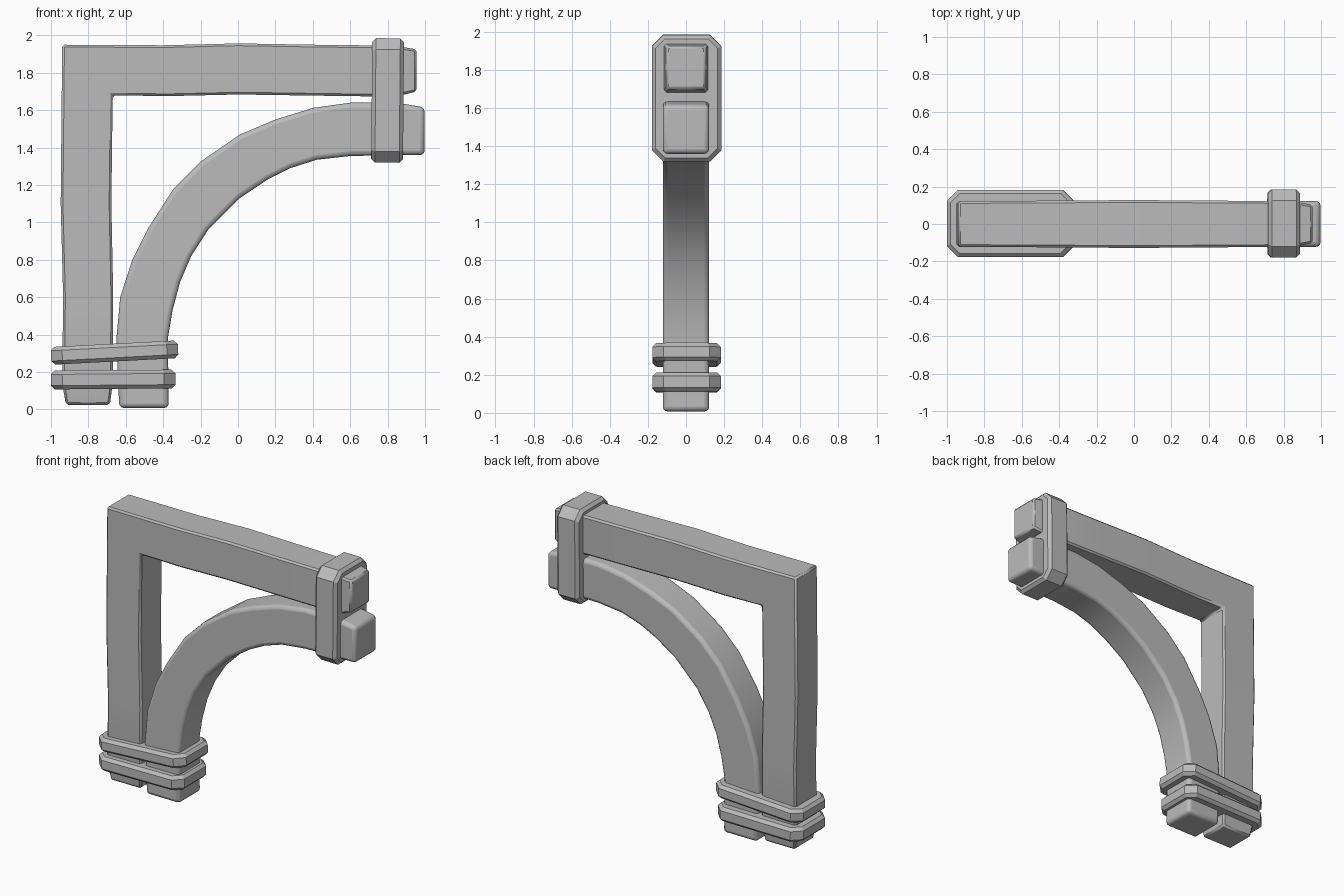
import bpy, bmesh, math
from mathutils import Matrix

cube = bpy.data.objects.get("Cube")
if cube:
    bpy.data.objects.remove(cube, do_unlink=True)

grey = bpy.data.materials.new("plain_grey")
grey.use_nodes = True
grey.diffuse_color = (0.5, 0.5, 0.5, 1)
grey.node_tree.nodes["Principled BSDF"].inputs["Base Color"].default_value = (0.5, 0.5, 0.5, 1)


def loft(name, rings, matrix=Matrix()):
    """Join matching rings of points into a closed solid."""
    bm = bmesh.new()
    loops = [[bm.verts.new(p) for p in ring] for ring in rings]
    n = len(loops[0])
    for a, b in zip(loops, loops[1:]):
        for i in range(n):
            j = (i + 1) % n
            bm.faces.new((a[i], a[j], b[j], b[i]))
    bm.faces.new(loops[0])
    bm.faces.new(loops[-1])
    bmesh.ops.recalc_face_normals(bm, faces=bm.faces)
    bm.transform(matrix)
    mesh = bpy.data.meshes.new(name)
    bm.to_mesh(mesh)
    bm.free()
    mesh.materials.append(grey)
    obj = bpy.data.objects.new(name, mesh)
    bpy.context.collection.objects.link(obj)
    return obj


def timber(name, stations, bevel, segments):
    """Square timber through (outer x, z, inner x, z, half width) stations."""
    rings = [[(ox, -w, oz), (ox, w, oz), (ix, w, iz), (ix, -w, iz)]
             for ox, oz, ix, iz, w in stations]
    obj = loft(name, rings)
    mod = obj.modifiers.new("soft_edges", "BEVEL")
    mod.width = bevel
    mod.segments = segments
    mod.limit_method = "ANGLE"
    mod.angle_limit = math.radians(40)
    bpy.ops.object.select_all(action="DESELECT")
    obj.select_set(True)
    bpy.context.view_layer.objects.active = obj
    bpy.ops.object.shade_smooth_by_angle(angle=math.radians(35))


def strap(name, center, length, depth, thick, axis="Y", tilt=0.0):
    """Solid band with cut corners and chamfered rims."""
    def ring(inset, z):
        x, y, c = length / 2 - inset, depth / 2 - inset, 0.06 - inset * 0.5
        return [(x, y - c, z), (x - c, y, z), (c - x, y, z), (-x, y - c, z),
                (-x, c - y, z), (c - x, -y, z), (x - c, -y, z), (x, c - y, z)]
    h, rim = thick / 2, 0.02
    rings = [ring(rim, -h), ring(0, rim - h), ring(0, h - rim), ring(rim, h)]
    loft(name, rings, Matrix.Translation(center) @ Matrix.Rotation(math.radians(tilt), 4, axis))


# Post and top beam, mitred at the corner, slightly hand-hewn
timber("post_and_beam", [
    (-0.92, 0.025, -0.685, 0.025, 0.105),
    (-0.94, 0.14, -0.67, 0.14, 0.122),
    (-0.935, 0.6, -0.667, 0.6, 0.122),
    (-0.948, 1.1, -0.677, 1.1, 0.122),
    (-0.94, 1.95, -0.67, 1.68, 0.122),
    (-0.4, 1.947, -0.38, 1.675, 0.125),
    (0, 1.957, 0, 1.684, 0.128),
    (0.4, 1.95, 0.4, 1.678, 0.125),
    (0.84, 1.945, 0.84, 1.672, 0.122),
    (0.955, 1.925, 0.955, 1.70, 0.103),
], 0.012, 1)

# Curved brace
timber("curved_brace", [
    (-0.635, 0.008, -0.37, 0.008, 0.122),
    (-0.65, 0.38, -0.375, 0.38, 0.122),
    (-0.63, 0.6, -0.35, 0.53, 0.122),
    (-0.565, 0.8, -0.31, 0.68, 0.122),
    (-0.48, 0.97, -0.25, 0.82, 0.122),
    (-0.345, 1.18, -0.16, 0.96, 0.122),
    (-0.2, 1.325, 0.01, 1.13, 0.122),
    (0.01, 1.47, 0.16, 1.23, 0.122),
    (0.2, 1.55, 0.28, 1.29, 0.122),
    (0.4, 1.612, 0.42, 1.335, 0.122),
    (0.6, 1.64, 0.6, 1.355, 0.122),
    (0.85, 1.64, 0.85, 1.36, 0.122),
    (0.998, 1.615, 0.998, 1.36, 0.122),
], 0.025, 3)

# Binding straps
strap("lower_strap", (-0.667, 0.003, 0.16), 0.665, 0.36, 0.1, tilt=-0.5)
strap("upper_strap", (-0.66, 0.003, 0.304), 0.68, 0.36, 0.095, tilt=-3)
strap("end_strap", (0.8, 0.003, 1.652), 0.665, 0.365, 0.17, tilt=90.5)
